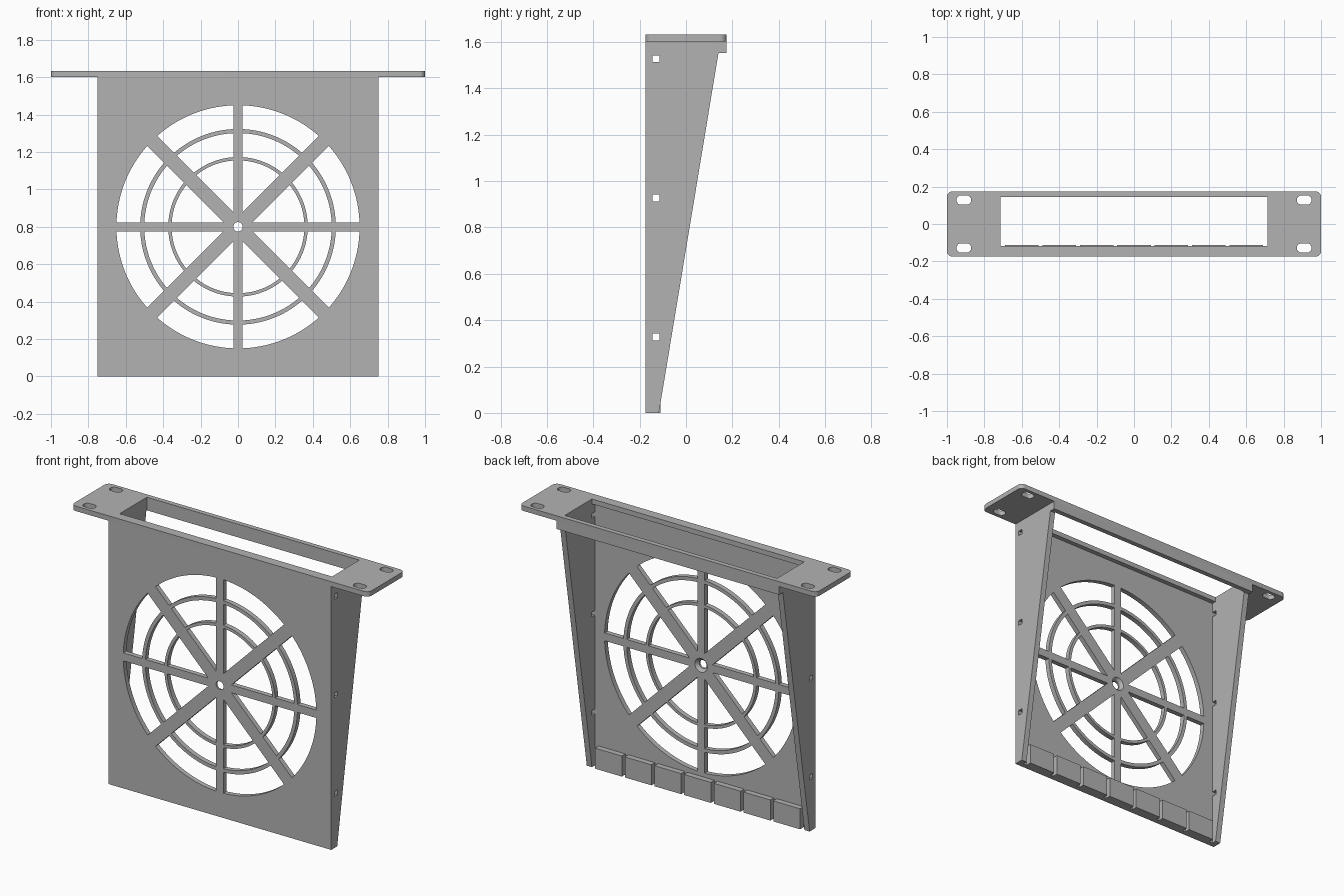
import bpy, bmesh
from math import pi, sin, cos, asin, sqrt
from mathutils import Matrix, Vector

if "Cube" in bpy.data.objects:
    bpy.data.objects.remove(bpy.data.objects["Cube"])

grey = bpy.data.materials.new("plain grey")
grey.use_nodes = True
grey.diffuse_color = (0.45, 0.45, 0.45, 1)
grey.node_tree.nodes["Principled BSDF"].inputs["Base Color"].default_value = (0.45, 0.45, 0.45, 1)

# Axes that stand a flat drawing up: facing front, or facing sideways
FLAT = Matrix.Identity(4)
FRONT = Matrix.Rotation(pi / 2, 4, "X")
SIDE = Matrix(((0, 0, 1, 0), (1, 0, 0, 0), (0, 1, 0, 0), (0, 0, 0, 1)))


def finish(name, mesh):
    bm = bmesh.new()
    bm.from_mesh(mesh)
    bmesh.ops.remove_doubles(bm, verts=bm.verts, dist=1e-5)
    bmesh.ops.recalc_face_normals(bm, faces=bm.faces)
    bm.to_mesh(mesh)
    bm.free()
    mesh.materials.clear()
    mesh.materials.append(grey)
    ob = bpy.data.objects.new(name, mesh)
    bpy.context.collection.objects.link(ob)
    bpy.ops.object.select_all(action="DESELECT")
    ob.select_set(True)
    bpy.context.view_layer.objects.active = ob
    bpy.ops.object.shade_smooth_by_angle()
    return ob


def plate(name, outlines, depth, axes, offset):
    """Extrude an outline with holes into a flat plate centred on offset."""
    curve = bpy.data.curves.new(name, "CURVE")
    curve.dimensions = "2D"
    curve.fill_mode = "BOTH"
    curve.extrude = depth / 2
    for pts in outlines:
        spline = curve.splines.new("POLY")
        spline.points.add(len(pts) - 1)
        for p, (x, y) in zip(spline.points, pts):
            p.co = (x, y, 0, 1)
        spline.use_cyclic_u = True
    temp = bpy.data.objects.new("temp", curve)
    bpy.context.collection.objects.link(temp)
    graph = bpy.context.evaluated_depsgraph_get()
    mesh = bpy.data.meshes.new_from_object(temp.evaluated_get(graph))
    bpy.data.objects.remove(temp)
    bpy.data.curves.remove(curve)
    mesh.transform(Matrix.Translation(offset) @ axes)
    return finish(name, mesh)


def box(name, lo, hi):
    lo, hi = Vector(lo), Vector(hi)
    bm = bmesh.new()
    bmesh.ops.create_cube(bm, size=1)
    for v in bm.verts:
        v.co = (lo + hi) / 2 + v.co * (hi - lo)
    mesh = bpy.data.meshes.new(name)
    bm.to_mesh(mesh)
    bm.free()
    return finish(name, mesh)


def rect(x0, x1, y0, y1):
    return [(x0, y0), (x1, y0), (x1, y1), (x0, y1)]


def round_rect(cx, cy, w, h, r, steps=8):
    pts = []
    for q, (sx, sy) in enumerate(((1, 1), (-1, 1), (-1, -1), (1, -1))):
        for i in range(steps + 1):
            a = (q + i / steps) * pi / 2
            pts.append((cx + sx * (w / 2 - r) + r * cos(a),
                        cy + sy * (h / 2 - r) + r * sin(a)))
    return pts


def circle(cx, cy, r, n=48):
    return [(cx + r * cos(2 * pi * i / n), cy + r * sin(2 * pi * i / n)) for i in range(n)]


WALL_X, OUT_X = 0.715, 0.75
FRONT_Y, INNER_Y, BACK_Y = -0.175, -0.145, 0.175
TOP_Z, FLANGE = 1.602, 0.03
HUB_Z = 0.8
THIN, WIDE = 0.024, 0.038      # half widths of straight and diagonal spokes


def grille_hole(k, r_in, r_out, n=20):
    """Opening between spokes k and k + 1, from r_in to r_out."""
    a0, a1 = k * pi / 4, (k + 1) * pi / 4
    d0, d1 = (THIN, WIDE) if k % 2 == 0 else (WIDE, THIN)

    def arc(r):
        s, e = a0 + asin(d0 / r), a1 - asin(d1 / r)
        return [(r * cos(s + (e - s) * i / n), HUB_Z + r * sin(s + (e - s) * i / n))
                for i in range(n + 1)]
    if r_in:
        return arc(r_out) + arc(r_in)[::-1]
    # Innermost opening runs to the corner where the two spokes meet
    along = (d1 + d0 * cos(pi / 4)) / sin(pi / 4)
    corner = (along * cos(a0) - d0 * sin(a0), HUB_Z + along * sin(a0) + d0 * cos(a0))
    return arc(r_out) + [corner]


# Front panel with spoked fan grille
bands = ((0, 0.355), (0.373, 0.501), (0.523, 0.65))
holes = [grille_hole(k, *band) for k in range(8) for band in bands]
plate("front_panel",
      [rect(-WALL_X, WALL_X, 0, TOP_Z), circle(0, HUB_Z, 0.045)] + holes,
      INNER_Y - FRONT_Y, FRONT, (0, (FRONT_Y + INNER_Y) / 2, 0))

# Countersunk screw hub, turned around the grille axis
bm = bmesh.new()
profile = [(0.045, FRONT_Y), (0.025, FRONT_Y), (0.025, -0.163), (0.042, INNER_Y), (0.045, INNER_Y)]
verts = [bm.verts.new((r, y, HUB_Z)) for r, y in profile]
edges = [bm.edges.new((verts[i], verts[i + 1])) for i in range(len(verts) - 1)]
bmesh.ops.spin(bm, geom=verts + edges, cent=(0, 0, HUB_Z), axis=(0, 1, 0),
               angle=2 * pi, steps=48)
hub = bpy.data.meshes.new("grille_hub")
bm.to_mesh(hub)
bm.free()
finish("grille_hub", hub)

# Tapered side walls with square holes
wall = [(FRONT_Y, 0), (-0.117, 0), (0.14, 1.552), (BACK_Y, 1.552), (BACK_Y, TOP_Z), (FRONT_Y, TOP_Z)]
square_holes = [rect(INNER_Y, -0.115, z - 0.015, z + 0.015) for z in (0.328, 0.928, 1.528)]
for name, s in (("left_wall", 1), ("right_wall", -1)):
    plate(name, [wall] + square_holes, OUT_X - WALL_X, SIDE,
          (s * (WALL_X + OUT_X) / 2, 0, 0))

# Top mounting flange with window and four slots
slots = [round_rect(x, y, 0.078, 0.05, 0.024) for x in (-0.91, 0.91) for y in (-0.128, 0.128)]
plate("top_flange",
      [round_rect(0, 0, 2, 0.35, 0.03), rect(-WALL_X, WALL_X, -0.117, 0.145)] + slots,
      FLANGE, FLAT, (0, 0, TOP_Z + FLANGE / 2))

# Lip under the back of the flange
box("back_lip", (-WALL_X, 0.145, 1.552), (WALL_X, BACK_Y, TOP_Z))

# Row of blocks along the foot of the panel
for i in range(7):
    x = (i - 3) * 0.2
    box(f"foot_block_{i + 1}", (x - 0.09, INNER_Y, 0), (x + 0.09, -0.111, 0.125))
